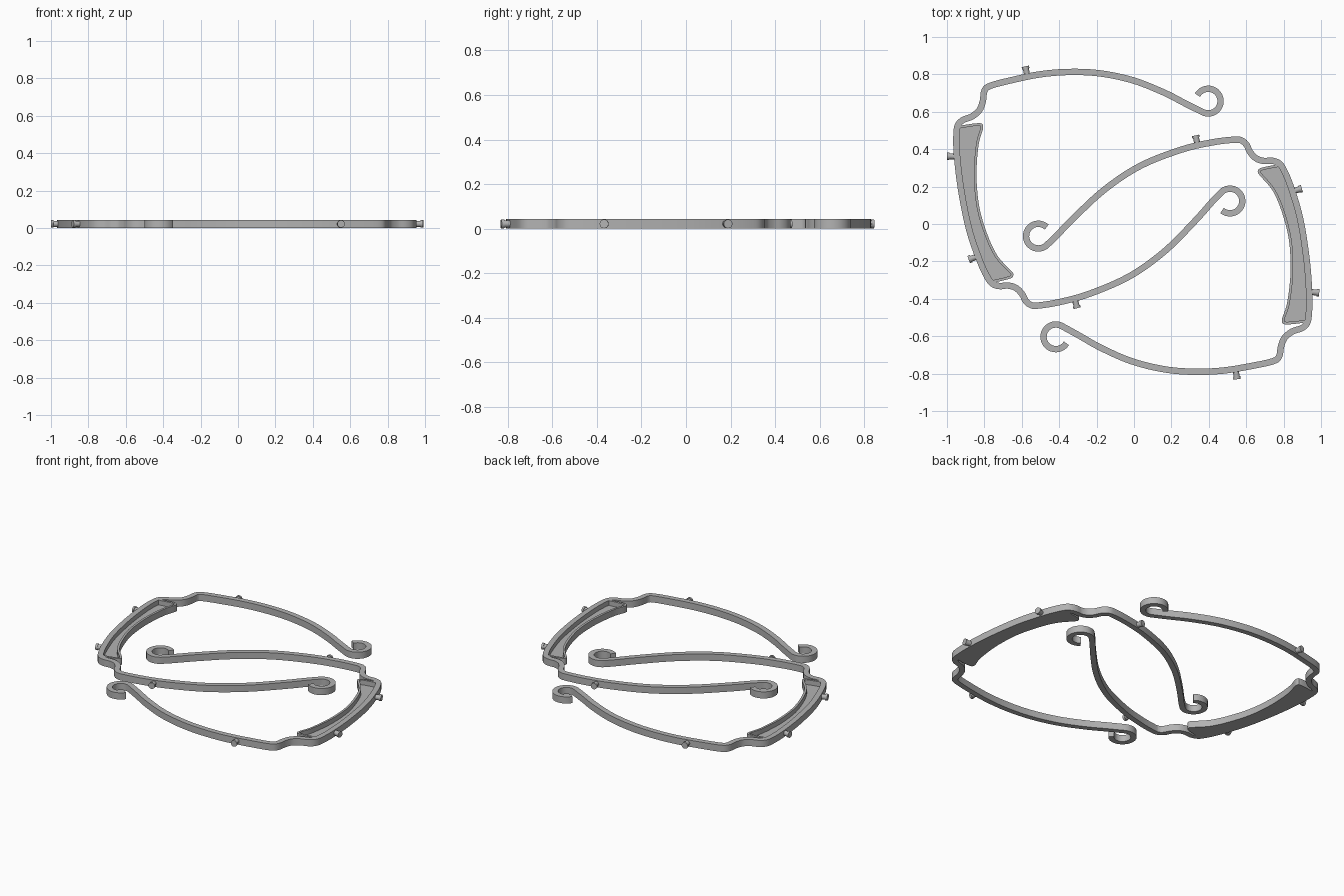
import bpy, bmesh, math
from mathutils import Vector, Matrix

if "Cube" in bpy.data.objects:
    bpy.data.objects.remove(bpy.data.objects["Cube"])

H = 0.043          # band height
BAND = 0.034       # band thickness
RIM = 0.014        # tray rim thickness
FLOOR = 0.012      # tray floor thickness

grey = bpy.data.materials.new("plain grey")
grey.diffuse_color = (0.45, 0.45, 0.45, 1)
grey.use_nodes = True
grey.node_tree.nodes["Principled BSDF"].inputs["Base Color"].default_value = grey.diffuse_color

# second half: half turn, then a slight tilt about its tray
PIVOT = Vector((0.877, -0.134, 0))
TURN = (Matrix.Translation(PIVOT) @ Matrix.Rotation(math.radians(-2.4), 4, 'Z')
        @ Matrix.Translation(-PIVOT) @ Matrix.Rotation(math.pi, 4, 'Z'))


def arc(cx, cy, r, a0, a1, n=24):
    angles = [math.radians(a0 + (a1 - a0) * i / n) for i in range(n + 1)]
    return [Vector((cx + r * math.cos(a), cy + r * math.sin(a))) for a in angles]


def smooth(pts, n=5):
    """Catmull-Rom curve through the points."""
    p = [Vector(q) for q in pts]
    p = [2 * p[0] - p[1]] + p + [2 * p[-1] - p[-2]]
    out = []
    for i in range(1, len(p) - 2):
        a, b, c, d = p[i - 1:i + 3]
        for k in range(n):
            t = k / n
            out.append(0.5 * (2 * b + (c - a) * t + (2 * a - 5 * b + 4 * c - d) * t * t
                              + (3 * b - a - 3 * c + d) * t ** 3))
    return out + [p[-2]]


def finish(bm, name):
    """Make the part and its turned twin."""
    bmesh.ops.recalc_face_normals(bm, faces=bm.faces)
    for side in ("left", "right"):
        if side == "right":
            bm.transform(TURN)
        me = bpy.data.meshes.new(name)
        bm.to_mesh(me)
        me.materials.append(grey)
        ob = bpy.data.objects.new(side + "_" + name, me)
        bpy.context.collection.objects.link(ob)
        bpy.ops.object.select_all(action='DESELECT')
        ob.select_set(True)
        bpy.context.view_layer.objects.active = ob
        bpy.ops.object.shade_smooth_by_angle(angle=math.radians(35))
    bm.free()


def strip(path, width, name):
    """Sweep an upright rectangle along a flat path."""
    bm = bmesh.new()
    rings = []
    for i, p in enumerate(path):
        t = (path[min(i + 1, len(path) - 1)] - path[max(i - 1, 0)]).normalized()
        n = Vector((-t.y, t.x)) * width / 2
        rings.append([bm.verts.new((*q, z)) for q, z in
                      ((p + n, 0), (p - n, 0), (p - n, H), (p + n, H))])
    for a, b in zip(rings, rings[1:]):
        for k in range(4):
            bm.faces.new((a[k], a[(k + 1) % 4], b[(k + 1) % 4], b[k]))
    bm.faces.new(rings[0])
    bm.faces.new(rings[-1])
    finish(bm, name)


# Long band: hook, arm, corner, tray wall, corner, arm, hook
upper_hook = arc(0.397, 0.657, 0.066, 151, -118)
lower_hook = arc(0.513, 0.123, 0.066, 140, -130)
upper_arm = [(.273, .645), (.16, .703), (-.005, .768), (-.18, .805), (-.342, .813),
             (-.503, .80), (-.663, .767), (-.77, .738)]
upper_corner = [(-.80, .711), (-.808, .658), (-.826, .61), (-.866, .575),
                (-.914, .556), (-.941, .529)]
wall = [(-.949, .481), (-.947, .374), (-.925, .187), (-.882, -.027),
        (-.824, -.198), (-.781, -.289)]
lower_corner = [(-.754, -.321), (-.717, -.332), (-.674, -.329), (-.631, -.342),
                (-.599, -.374), (-.578, -.412), (-.551, -.433), (-.513, -.436)]
lower_arm = [(-.396, -.417), (-.235, -.372), (-.021, -.278), (.166, -.144),
             (.326, .016), (.417, .118)]
middle = smooth([upper_hook[-1]] + upper_arm + upper_corner + wall
                + lower_corner + lower_arm + [lower_hook[0]])
strip(upper_hook[:-1] + middle + lower_hook[1:], BAND, "hooked_band")

# Tray rim: thin wall around the inner side of the crescent
rim = smooth([(-.935, .518), (-.835, .532), (-.813, .518), (-.835, .44), (-.847, .33),
              (-.848, .22), (-.832, .08), (-.79, -.06), (-.735, -.175),
              (-.662, -.255), (-.652, -.273), (-.67, -.287), (-.765, -.31)], 4)
strip(rim, RIM, "tray_rim")

# Tray floor: thin crescent plate between rim and wall
bm = bmesh.new()
outline = rim + smooth(wall)[::-1]
face = bm.faces.new([bm.verts.new((p.x, p.y, 0)) for p in outline])
new = bmesh.ops.extrude_face_region(bm, geom=[face])["geom"]
bmesh.ops.translate(bm, vec=(0, 0, FLOOR),
                    verts=[v for v in new if isinstance(v, bmesh.types.BMVert)])
bmesh.ops.triangulate(bm, faces=[f for f in bm.faces if len(f.verts) > 4])
finish(bm, "tray_floor")

# Pegs: short round stems with a slightly wider head, pointing outward
pegs = [((-.57, .79), (-.581, .843)), ((-.947, .36), (-1.0, .363)),
        ((-.832, -.172), (-.884, -.19)), ((-.318, -.397), (-.304, -.45))]
bm = bmesh.new()
for base, tip in pegs:
    a, b = Vector((*base, H / 2)), Vector((*tip, H / 2))
    rot = (b - a).to_track_quat('Z', 'Y').to_matrix().to_4x4()
    for start, r in ((0.0, 0.016), (0.75, 0.02)):
        s = a.lerp(b, start)
        bmesh.ops.create_cone(bm, cap_ends=True, segments=16, radius1=r, radius2=r,
                              depth=(b - s).length,
                              matrix=Matrix.Translation((s + b) / 2) @ rot)
finish(bm, "pegs")
